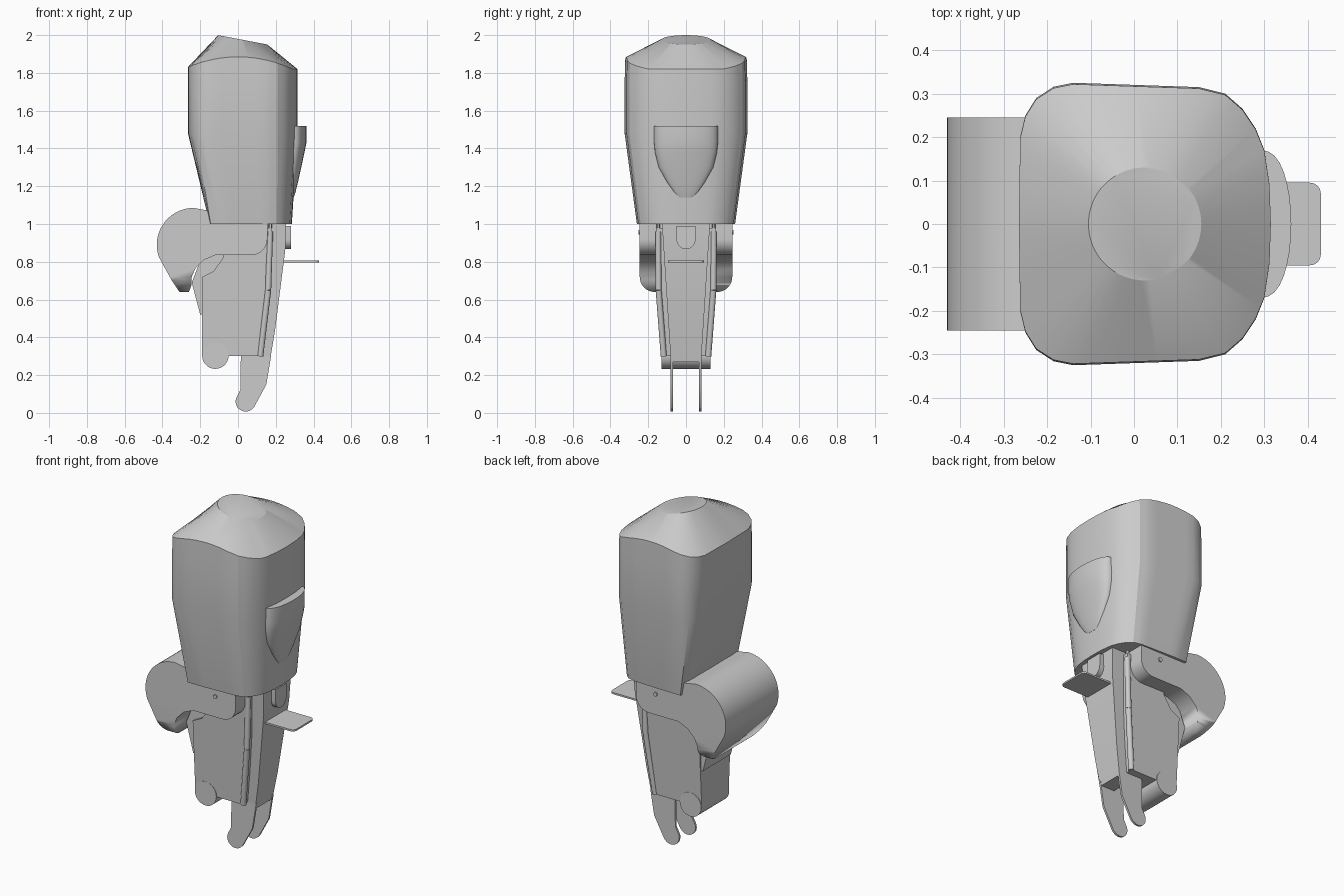
import bpy, bmesh, math
from mathutils import Vector

cube = bpy.data.objects.get("Cube")
if cube:
    bpy.data.objects.remove(cube, do_unlink=True)

grey = bpy.data.materials.new("plain_grey")
grey.use_nodes = True
colour = (0.6, 0.6, 0.6, 1)
grey.diffuse_color = colour
grey.node_tree.nodes["Principled BSDF"].inputs["Base Color"].default_value = colour


def finish(name, bm, angle=30):
    bmesh.ops.recalc_face_normals(bm, faces=bm.faces)
    mesh = bpy.data.meshes.new(name)
    bm.to_mesh(mesh)
    bm.free()
    obj = bpy.data.objects.new(name, mesh)
    bpy.context.collection.objects.link(obj)
    mesh.materials.append(grey)
    bpy.ops.object.select_all(action='DESELECT')
    obj.select_set(True)
    bpy.context.view_layer.objects.active = obj
    bpy.ops.object.shade_smooth_by_angle(angle=math.radians(angle))
    return obj


def loft(name, rings, angle=30):
    """Skin a list of closed rings and cap both ends."""
    bm = bmesh.new()
    loops = [[bm.verts.new(p) for p in ring] for ring in rings]
    for a, b in zip(loops, loops[1:]):
        for i in range(len(a)):
            j = (i + 1) % len(a)
            bm.faces.new((a[i], a[j], b[j], b[i]))
    bm.faces.new(loops[0])
    bm.faces.new(loops[-1])
    return finish(name, bm, angle)


def side_prism(name, profile, half, centre=0, angle=30):
    """Extrude an xz profile along y; half is a width or a function of z."""
    width = half if callable(half) else (lambda z: half)
    return loft(name, [[(x, centre + s * width(z), z) for x, z in profile]
                       for s in (-1, 1)], angle)


def rod(name, a, b, radius, sides=24):
    a, b = Vector(a), Vector(b)
    turn = (b - a).to_track_quat('Z', 'Y')
    ring = [turn @ Vector((radius * math.cos(t), radius * math.sin(t), 0))
            for t in (math.tau * i / sides for i in range(sides))]
    return loft(name, [[a + p for p in ring], [b + p for p in ring]])


def arc(cx, cz, r, start, end, n=12):
    return [(cx + r * math.cos(math.radians(start + (end - start) * i / n)),
             cz + r * math.sin(math.radians(start + (end - start) * i / n)))
            for i in range(n + 1)]


# Cowl outline, mirrored across y and divided evenly
half_plan = [(-.265, 0), (-.262, .2), (-.25, .25), (-.225, .29), (-.185, .316), (-.14, .325),
             (.15, .315), (.21, .3), (.25, .265), (.28, .22), (.3, .17), (.312, .09), (.315, 0)]
plan = half_plan + [(x, -y) for x, y in half_plan[-2:0:-1]]
outline = []
for p, q in zip(plan, plan[1:] + plan[:1]):
    p, q = Vector(p), Vector(q)
    n = math.ceil((q - p).length / .05)
    outline += [p.lerp(q, i / n) for i in range(n)]


def cowl_base(p):
    """Squared front corners, narrower plan."""
    x, y = p.x, abs(p.y)
    dx, dy = -.14 - x, y - .2
    if dx > 0 and dy > 0:
        s = .125 / max(dx, dy)
        x, y = -.14 - dx * s, .2 + dy * s
    return (-.15 + (x + .265) * .75, math.copysign(y * .8, p.y), 1.0)


def crown(p):
    d = Vector((p.x - .025, p.y)).normalized() * .13
    return (.025 + d.x, d.y, 1.975 - d.x * .19)


loft("cowl", [
    [cowl_base(p) for p in outline],
    [(p.x, p.y, 1.48) for p in outline],
    [(p.x, p.y, 1.75) for p in outline],
    [(p.x, p.y * .99, 1.82 + .065 * max(0, 1 - (p.x / .29) ** 2)) for p in outline],
    [crown(p) for p in outline]], 25)

# Air scoop on the cowl
scoop = []
for z, w, x in [(1.14, .035, .295), (1.17, .065, .305), (1.22, .1, .317), (1.3, .145, .335),
                (1.38, .165, .352), (1.43, .17, .362), (1.52, .17, .362)]:
    curve = [(.25, -w, z)]
    for i in range(17):
        t = math.pi * (i / 16 - .5)
        curve.append((.29 + (x - .29) * math.cos(t) ** .8 if 0 < i < 16 else .29,
                      w * math.sin(t), z))
    scoop.append(curve + [(.25, w, z)])
loft("air_scoop", scoop)

# Mounting bracket with a rounded lower lip
bracket = side_prism("mounting_bracket",
    arc(-.235, .89, .195, 90, 200, 18)
    + [(-.35, .7), (-.31, .64), (-.26, .64), (-.245, .68), (-.245, .72), (-.225, .765),
       (-.18, .81), (-.12, .835), (.06, .835)]
    + arc(.07, .92, .085, -80, 0, 8) + [(.155, 1.02), (-.1, 1.06)], .245)
lip = [(s * (.165 + .08 * math.sin(t)), .72 - .08 * math.cos(t))
       for s in (1, -1) for t in [math.radians(90 * (i if s > 0 else 8 - i) / 8) for i in range(9)]]
# Keep the cutter ring in order around the section
right, left = lip[:9], lip[9:]
section = right + [(.245, 1.2), (-.245, 1.2)] + left
cutter = loft("lip_cutter", [[(x, y, z) for y, z in section] for x in (-.6, .4)])
cutter.hide_render = True
cut = bracket.modifiers.new("round_lip", 'BOOLEAN')
cut.operation, cut.solver, cut.object = 'INTERSECT', 'EXACT', cutter
bpy.context.view_layer.objects.active = bracket
bpy.ops.object.modifier_apply(modifier=cut.name)
bpy.data.objects.remove(cutter, do_unlink=True)

# Swivel wedge under the bracket
side_prism("swivel_wedge", [(-.245, .69), (-.2, .52), (-.15, .52), (-.07, .84),
                            (-.15, .84), (-.21, .78)], .13)


# Leg housing, its tapered spine and lower roller
def leg_width(z):
    return .125 + .035 * min(1, max(0, (z - .3) / .6))


side_prism("leg_housing", [(-.19, .72), (-.19, .3), (.12, .3), (.145, .5), (.165, .7), (.18, .98),
                           (-.05, .98), (-.08, .82), (-.13, .75)], leg_width)
side_prism("leg_spine", [(.08, .27), (.168, .27), (.195, .43), (.25, .86), (.255, 1.0), (.1, 1.0)],
           lambda z: .08 + .045 * max(0, (z - .27) / .7))
rod("lower_roller", (-.12, -.13, .303), (-.12, .13, .303), .07, 32)

# Parts mirrored on both sides
blade = [(.175, .3), (.15, .15), (.085, .03)] + arc(.04, .06, .053, -40, -210, 10) \
    + [(.012, .12), (.015, .3)]
for side, word in ((-1, "right"), (1, "left")):
    side_prism(word + "_blade", blade, .006, side * .076)
    rod(word + "_edge_tube_upper", (.17, side * .147, .96), (.16, side * .145, .65), .016, 16)
    rod(word + "_edge_tube_lower", (.16, side * .145, .65), (.118, side * .118, .3), .016, 16)
    rod(word + "_tube_tip", (.17, side * .147, .95), (.17, side * .147, 1.01), .009, 12)
    rod(word + "_pivot_pin", (.025, side * .24, .957), (.025, side * .252, .957), .012, 12)

# Rounded rear tab and latch
tab = [(.2, -.095)] + arc(.405, -.07, .025, -90, 0, 6) + arc(.405, .07, .025, 0, 90, 6) + [(.2, .095)]
loft("rear_tab", [[(x, y, z) for x, y in tab] for z in (.797, .807)])
latch = [(.05, .99)] + arc(0, .917, .05, 0, -180, 14) + [(-.05, .99)]
loft("rear_latch", [[(x, y, z) for y, z in latch] for x in (.24, .28)])
